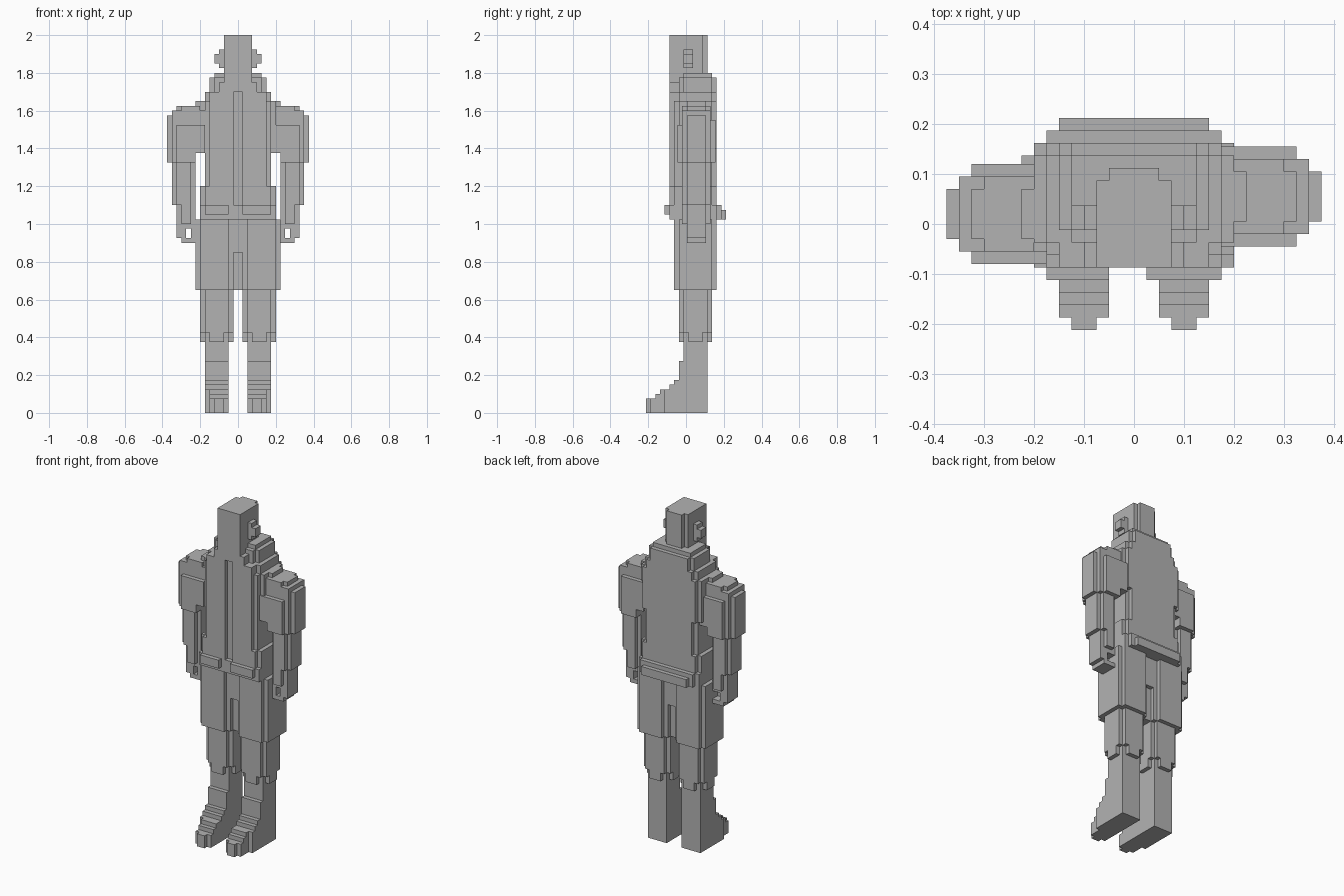
import bpy, bmesh

if "Cube" in bpy.data.objects:
    bpy.data.objects.remove(bpy.data.objects["Cube"])

U = 0.025                      # block size
grey = bpy.data.materials.new("grey")
grey.diffuse_color = (0.45, 0.45, 0.45, 1)
grey.use_nodes = True
grey.node_tree.nodes["Principled BSDF"].inputs["Base Color"].default_value = grey.diffuse_color


def block(x, y, z, notch=0):
    """Cells of a box with stair-stepped vertical corners."""
    cells = set()
    for i in range(*x):
        for j in range(*y):
            corner = min(i - x[0], x[1] - 1 - i) + min(j - y[0], y[1] - 1 - j)
            if corner >= notch:
                cells.update((i, j, k) for k in range(*z))
    return cells


def flip(cells):
    return {(-1 - i, j, k) for i, j, k in cells}


def part(name, cells, offset=-0.0125):
    """Skin a set of cells and merge its flat areas."""
    bm = bmesh.new()
    verts = {}

    def corner(p):
        if p not in verts:
            verts[p] = bm.verts.new((p[0] * U, p[1] * U + offset, p[2] * U))
        return verts[p]

    for c in sorted(cells):
        for a in range(3):
            for s in (0, 1):
                n = list(c)
                n[a] += 2 * s - 1
                if tuple(n) in cells:
                    continue
                ring = []
                for u, v in ((0, 0), (1, 0), (1, 1), (0, 1)):
                    p = list(c)
                    p[a] += s
                    p[(a + 1) % 3] += u
                    p[(a + 2) % 3] += v
                    ring.append(corner(tuple(p)))
                bm.faces.new(ring if s else ring[::-1])
    bmesh.ops.dissolve_limit(bm, angle_limit=0.01, verts=bm.verts[:], edges=bm.edges[:])
    mesh = bpy.data.meshes.new(name)
    bm.to_mesh(mesh)
    bm.free()
    mesh.materials.append(grey)
    bpy.context.collection.objects.link(bpy.data.objects.new(name, mesh))


# Head with notched rear corners
head = block((-3, 3), (-3, 5), (68, 80))
head -= block((-3, -2), (4, 5), (68, 80)) | block((2, 3), (4, 5), (68, 80))
part("head", head)

# Ears
ear = block((3, 4), (0, 2), (73, 77)) | block((4, 5), (0, 2), (74, 76))
part("right_ear", ear)
part("left_ear", flip(ear))

# Jacket: collar steps, chest, waist, with a front groove
jacket = block((-5, 5), (0, 6), (71, 72))
jacket |= block((-6, 6), (-1, 7), (68, 71), 1)
jacket |= block((-4, 4), (-3, 0), (67, 70))
jacket |= block((-7, 7), (-2, 7), (66, 68), 1)
jacket |= block((-6, 6), (-3, 7), (41, 68))
jacket |= block((-8, 8), (-2, 7), (56, 66), 1)
jacket |= block((-7, 7), (-3, 7), (48, 56), 1)
jacket |= block((-8, 8), (-3, 7), (41, 48), 1)
jacket -= block((-1, 1), (-3, -2), (44, 68))
part("jacket", jacket)

# Belt with a padded back, and two front pouches
belt = block((-8, 8), (-3, 7), (41, 44))
belt |= block((-7, 7), (6, 8), (41, 44)) | block((-6, 6), (7, 9), (41, 43))
part("belt", belt)
part("left_pouch", block((-7, -2), (-4, -3), (42, 44)))
part("right_pouch", block((1, 7), (-4, -3), (42, 44)))

# Trousers: wide thighs, narrow crotch web, knees and shins
hips = block((-1, 1), (0, 5), (26, 34)) | block((-2, 2), (-1, 6), (34, 41))
part("crotch", hips)
thigh = block((1, 9), (-2, 7), (26, 41), 1)
knee = block((1, 8), (-1, 6), (17, 26), 1) | block((1, 8), (-1, 6), (15, 17), 2)
shin = block((2, 7), (0, 5), (11, 15))

# Boots: stepped instep and tapering toe
boot = block((2, 7), (0, 5), (0, 11)) | block((2, 7), (-1, 0), (0, 11))
for front, top in ((-2, 7), (-3, 6), (-5, 5), (-6, 4), (-8, 3)):
    boot |= block((2, 7), (front, 0), (0, top))
boot -= block((6, 7), (-8, -4), (0, 5))
boot -= block((2, 3), (-8, -7), (0, 5)) | block((5, 7), (-8, -7), (0, 5))

for side, turn in (("right", lambda c: c), ("left", flip)):
    part(side + "_thigh", turn(thigh))
    part(side + "_knee", turn(knee))
    part(side + "_shin", turn(shin))
    part(side + "_boot", turn(boot))

# Arms: rounded sleeve, forearm, wrist and hand with thumb
sleeve = block((7, 13), (0, 6), (64, 65), 1) | block((8, 14), (0, 6), (63, 64), 1)
sleeve |= block((7, 13), (-1, 7), (53, 64)) | block((13, 14), (0, 6), (53, 64))
sleeve |= block((14, 15), (1, 5), (53, 63))
sleeve -= block((7, 9), (-1, 7), (53, 55))
sleeve -= block((7, 13), (-1, 0), (61, 64)) | block((7, 13), (6, 7), (62, 64))
sleeve |= block((7, 9), (1, 5), (65, 66))
forearm = block((9, 14), (0, 6), (44, 53), 1)
wrist = block((9, 13), (0, 6), (40, 44), 1)
hand = block((9, 13), (1, 5), (39, 40)) | block((11, 13), (1, 5), (37, 39))
hand |= block((9, 10), (1, 3), (37, 39)) | block((9, 12), (1, 5), (36, 37))

for side, turn, offset in (("right", lambda c: c, -0.02), ("left", flip, -0.055)):
    part(side + "_sleeve", turn(sleeve), offset)
    part(side + "_forearm", turn(forearm), offset)
    part(side + "_wrist", turn(wrist), offset)
    part(side + "_hand", turn(hand), offset)
